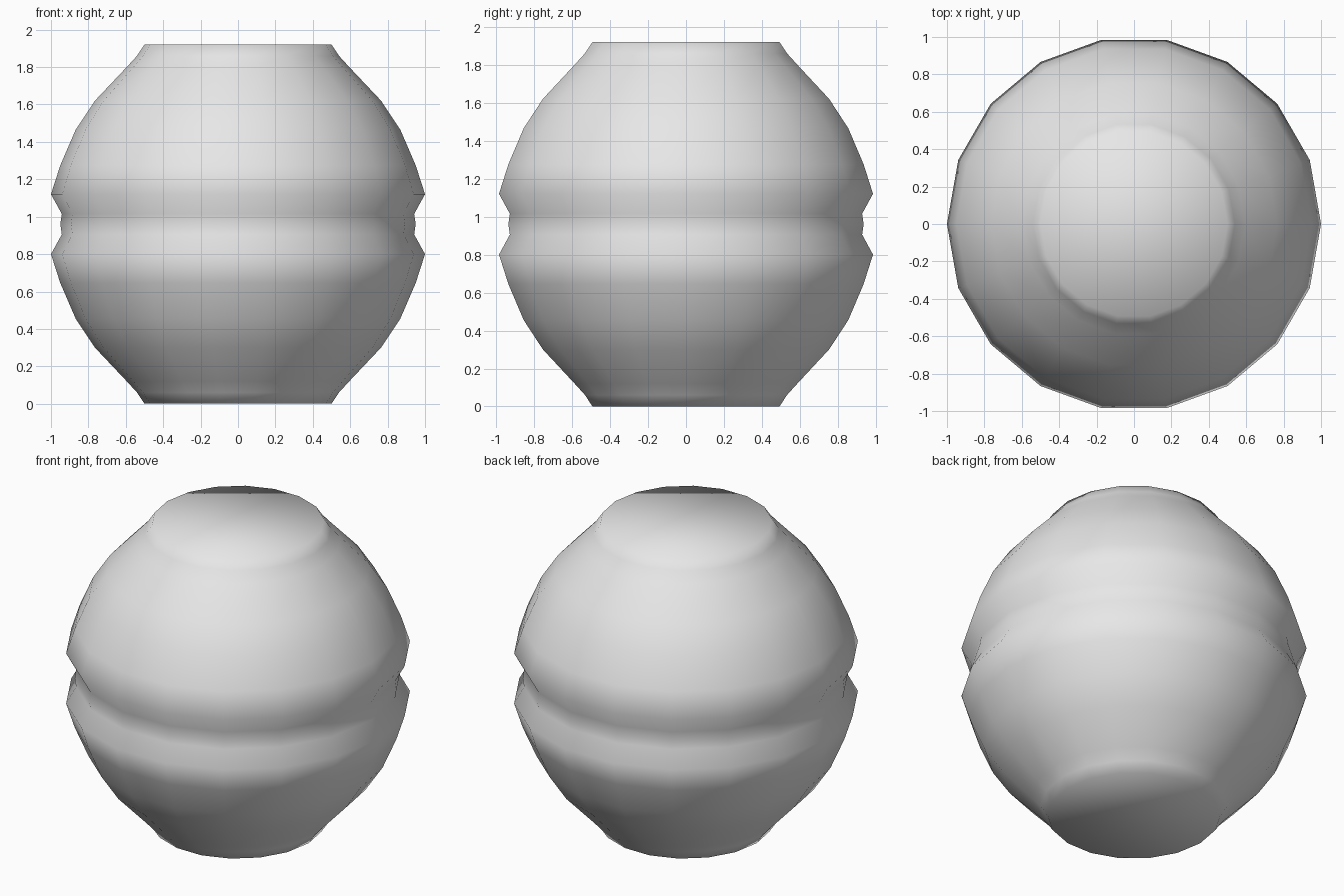
import bpy
import bmesh
import math

cube = bpy.data.objects.get("Cube")
if cube:
    bpy.data.objects.remove(cube, do_unlink=True)

SIDES = 18
MIDDLE = 0.96

# One plain grey material
grey = bpy.data.materials.new("light_grey")
grey.use_nodes = True
colour = (0.8, 0.8, 0.8, 1)
grey.diffuse_color = colour
grey.node_tree.nodes["Principled BSDF"].inputs["Base Color"].default_value = colour

# Lower half of the profile as radius and height, mirrored about the waist
lower = [(0.5, 0), (0.54, 0.06), (0.595, 0.12), (0.765, 0.30), (0.868, 0.455),
         (0.95, 0.645), (1.0, 0.80), (0.942, 0.905)]
waist = [(0.95, MIDDLE)]
upper = [(r, 2 * MIDDLE - z) for r, z in reversed(lower)]
profile = lower + waist + upper


def ring(bm, radius, height):
    """Circle of vertices, starting on +x."""
    step = math.tau / SIDES
    return [bm.verts.new((radius * math.cos(i * step), radius * math.sin(i * step), height))
            for i in range(SIDES)]


# Turned body with closed top and bottom
bm = bmesh.new()
rings = [ring(bm, r, z) for r, z in profile]
for low, high in zip(rings, rings[1:]):
    for i in range(SIDES):
        j = (i + 1) % SIDES
        bm.faces.new((low[i], low[j], high[j], high[i]))
bm.faces.new(list(reversed(rings[0])))
bm.faces.new(rings[-1])
for face in bm.faces:
    face.smooth = True

mesh = bpy.data.meshes.new("grooved_body")
bm.to_mesh(mesh)
bm.free()
mesh.materials.append(grey)
body = bpy.data.objects.new("grooved_body", mesh)
bpy.context.collection.objects.link(body)
